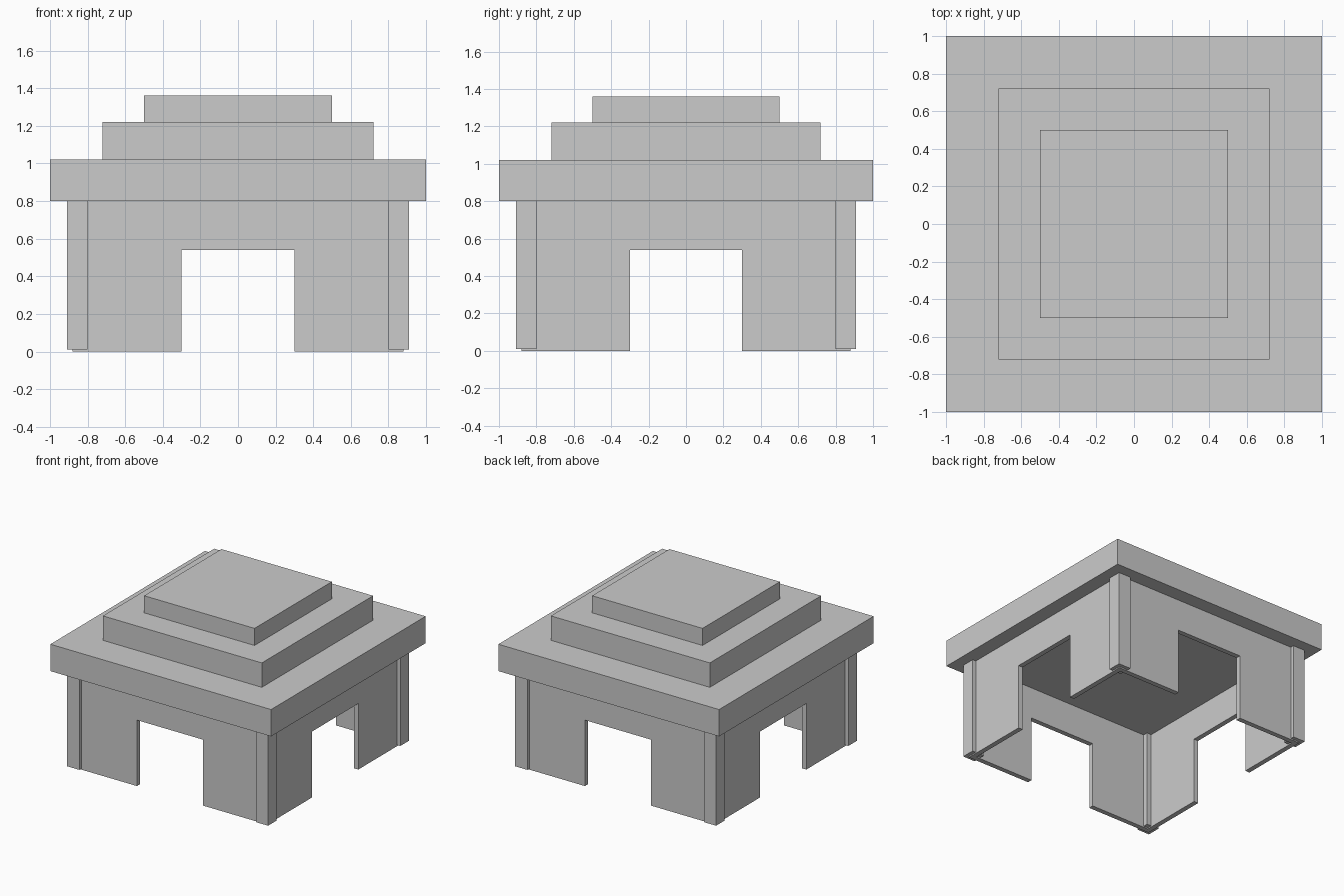
import bpy, bmesh
from math import pi
from mathutils import Matrix

if "Cube" in bpy.data.objects:
    bpy.data.objects.remove(bpy.data.objects["Cube"])


def finish(name, bm):
    bmesh.ops.recalc_face_normals(bm, faces=bm.faces)
    mesh = bpy.data.meshes.new(name)
    bm.to_mesh(mesh)
    bm.free()
    obj = bpy.data.objects.new(name, mesh)
    bpy.context.collection.objects.link(obj)
    return obj


def box(name, lo, hi):
    bm = bmesh.new()
    size = [b - a for a, b in zip(lo, hi)]
    mid = [(a + b) / 2 for a, b in zip(lo, hi)]
    bmesh.ops.create_cube(bm, size=1, matrix=Matrix.Translation(mid) @ Matrix.Diagonal((*size, 1)))
    return finish(name, bm)


# Stepped roof: wide slab and two smaller tiers
for name, half, z0, z1 in (("roof_slab", 1.0, 0.80, 1.02),
                           ("roof_middle_tier", 0.72, 1.02, 1.22),
                           ("roof_top_tier", 0.50, 1.22, 1.36)):
    box(name, (-half, -half, z0), (half, half, z1))

# Corner pillars, slightly proud of the walls
for xname, sx in (("left", -1), ("right", 1)):
    for yname, sy in (("front", -1), ("back", 1)):
        x, y = sorted((0.80 * sx, 0.91 * sx)), sorted((0.80 * sy, 0.91 * sy))
        box(f"{yname}_{xname}_pillar", (x[0], y[0], 0.01), (x[1], y[1], 0.80))

# Walls: one mitred panel with a doorway, turned to all four sides
OUTER, INNER, DOOR, DOOR_TOP, TOP = 0.88, 0.84, 0.30, 0.54, 0.80


def panel_outline(bm, half, turn):
    profile = [(half, 0), (half, TOP), (-half, TOP), (-half, 0),
               (-DOOR, 0), (-DOOR, DOOR_TOP), (DOOR, DOOR_TOP), (DOOR, 0)]
    return [bm.verts.new(turn @ Matrix.Translation((x, -half, z)).translation) for x, z in profile]


bm = bmesh.new()
for side in range(4):
    turn = Matrix.Rotation(side * pi / 2, 4, 'Z')
    outside = panel_outline(bm, OUTER, turn)
    inside = panel_outline(bm, INNER, turn)
    bm.faces.new(outside)
    bm.faces.new(inside[::-1])
    for i in range(8):
        if i not in (0, 2):  # mitred ends stay open and weld to the next panel
            j = (i + 1) % 8
            bm.faces.new((outside[i], outside[j], inside[j], inside[i]))
bmesh.ops.remove_doubles(bm, verts=bm.verts, dist=0.0001)
finish("walls", bm)
